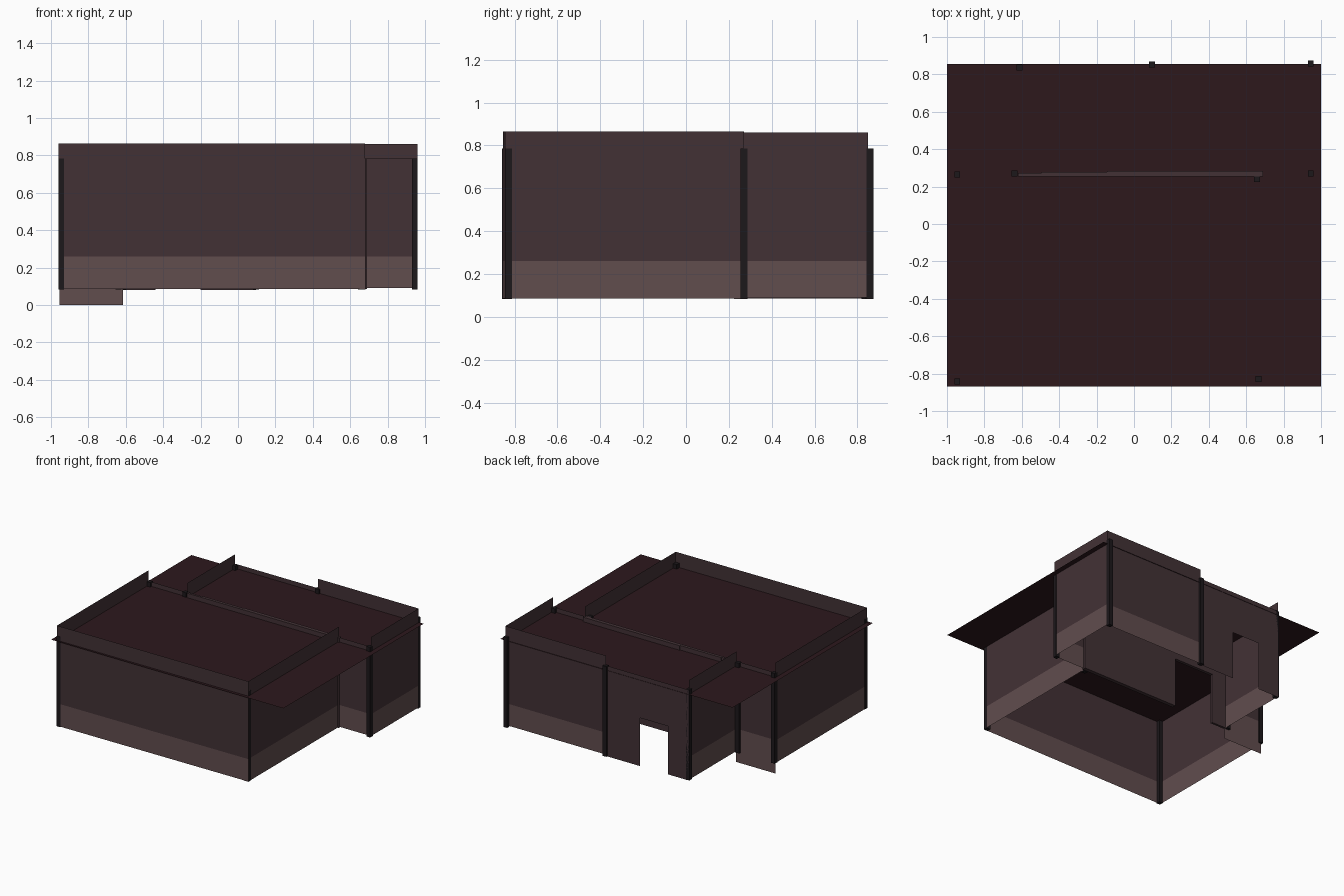
import bpy

if "Cube" in bpy.data.objects:
    bpy.data.objects.remove(bpy.data.objects["Cube"])


def material(name, rgb):
    m = bpy.data.materials.new(name)
    m.diffuse_color = (*rgb, 1)
    m.use_nodes = True
    m.node_tree.nodes["Principled BSDF"].inputs["Base Color"].default_value = m.diffuse_color
    return m


PAPER = material("dark_wall", (0.055, 0.031, 0.036))
BAND = material("wall_base_band", (0.12, 0.074, 0.076))
CEIL = material("ceiling_dark", (0.026, 0.009, 0.012))
POST = material("post_black", (0.012, 0.009, 0.011))


def mesh_object(name, verts, faces, mats, indices=None):
    me = bpy.data.meshes.new(name)
    me.from_pydata(verts, [], faces)
    for m in mats:
        me.materials.append(m)
    for i, poly in enumerate(me.polygons):
        poly.material_index = indices[i] if indices else 0
    ob = bpy.data.objects.new(name, me)
    bpy.context.collection.objects.link(ob)
    return ob


def wall(name, a, b, bottom, top, split=0.26):
    """Thin wall sheet from a to b in plan: light base band, dark upper part."""
    verts = [(x, y, z) for z in (bottom, split, top) for x, y in (a, b)]
    return mesh_object(name, verts, [(0, 1, 3, 2), (2, 3, 5, 4)], [BAND, PAPER], [0, 1])


def box(name, lo, hi, mat):
    verts = [(x, y, z) for z in (lo[2], hi[2])
             for x, y in ((lo[0], lo[1]), (hi[0], lo[1]), (hi[0], hi[1]), (lo[0], hi[1]))]
    faces = [(3, 2, 1, 0), (4, 5, 6, 7)]
    faces += [(i, (i + 1) % 4, (i + 1) % 4 + 4, i + 4) for i in range(4)]
    return mesh_object(name, verts, faces, [mat])


# Ceiling sheet that cuts through all walls
mesh_object("ceiling", [(-1, -0.87, 0.75), (1, -0.87, 0.75), (1, 0.855, 0.75), (-1, 0.855, 0.75)],
            [(0, 1, 2, 3)], [CEIL])

# Large front room
wall("front_wall", (-0.96, -0.855), (0.68, -0.845), 0.085, 0.865)
wall("front_room_left_wall", (-0.96, 0.27), (-0.96, -0.855), 0.085, 0.865)
wall("front_room_right_wall", (0.68, -0.845), (0.68, 0.27), 0.085, 0.865)
wall("left_return_wall", (-0.615, 0.265), (-0.955, 0.265), 0.0, 0.785)

# Smaller back room, shifted to the right
wall("right_return_wall", (0.69, 0.265), (0.96, 0.265), 0.09, 0.785)
wall("back_room_right_wall", (0.96, 0.265), (0.96, 0.85), 0.09, 0.86)
wall("back_wall", (0.96, 0.85), (0.095, 0.85), 0.09, 0.86)
wall("back_room_left_wall", (-0.62, 0.85), (-0.62, 0.265), 0.085, 0.86)

# Back wall with doorway: outline of one flat sheet
outline = [(0.095, 0.08), (0.095, 0.785), (-0.62, 0.785), (-0.62, 0.08),
           (-0.44, 0.08), (-0.44, 0.455), (-0.2, 0.455), (-0.2, 0.08)]
mesh_object("doorway_wall", [(x, 0.852, z) for x, z in outline],
            [(0, 1, 6, 7), (1, 2, 5, 6), (2, 3, 4, 5)], [PAPER])

# Dividing wall between rooms with an inner doorway, slightly tapered in plan
divider = [(-0.62, -0.495, 0.085), (-0.495, -0.145, 0.475), (-0.145, 0.69, 0.085)]
for (x0, x1, z0), part in zip(divider, ("left", "lintel", "right")):
    y1 = {"left": 0.272, "lintel": 0.278, "right": 0.284}[part]
    box("divider_" + part, (x0, 0.255, z0), (x1, y1, 0.785), PAPER)

# Corner posts
posts = [(-0.945, -0.843), (0.665, -0.829), (-0.945, 0.265), (-0.64, 0.27), (0.658, 0.24),
         (0.945, 0.27), (0.945, 0.858), (0.095, 0.852), (-0.612, 0.836)]
for i, (x, y) in enumerate(posts):
    r = 0.016
    box(f"post_{i + 1}", (x - r, y - r, 0.083), (x + r, y + r, 0.785), POST)
